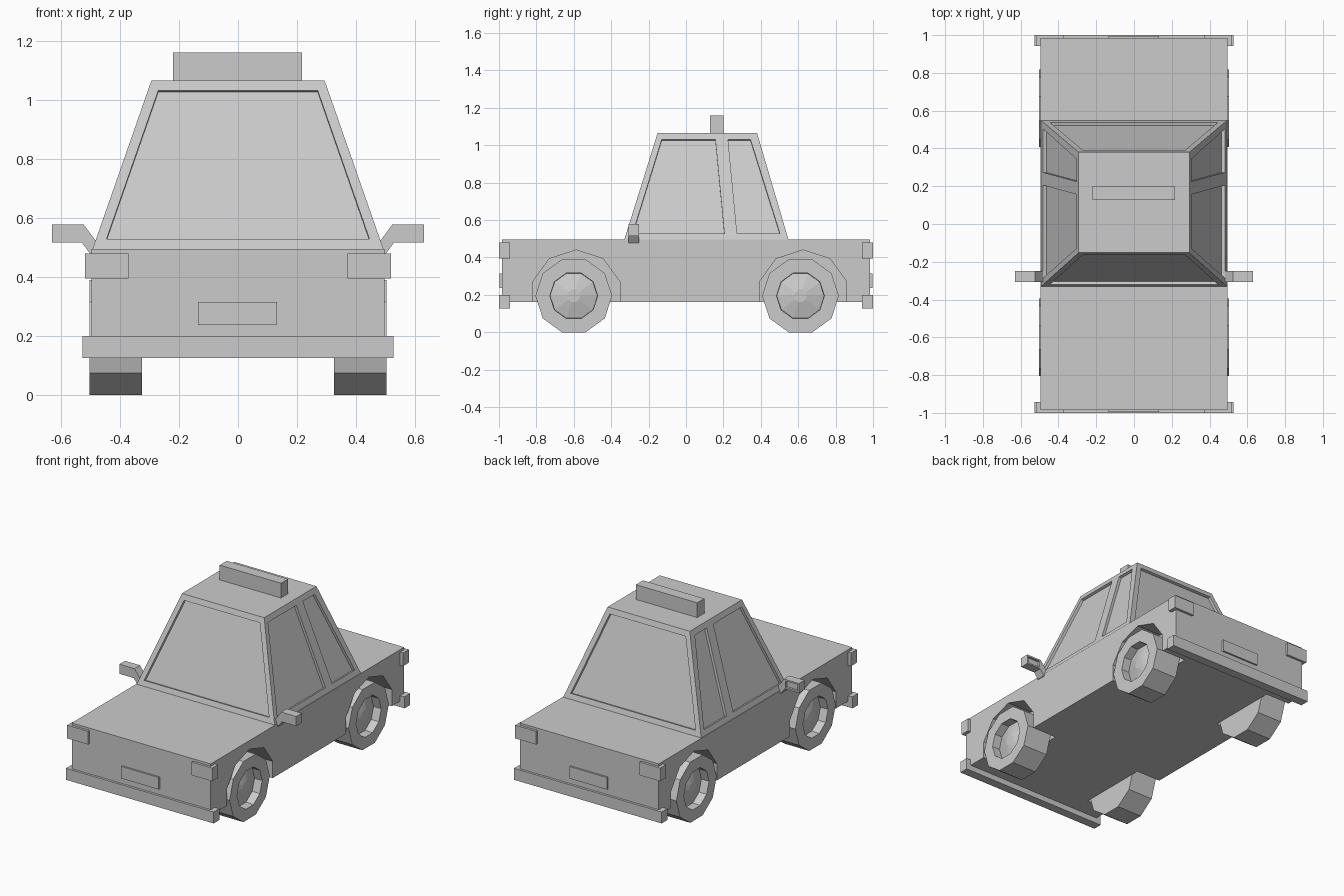
import bpy, bmesh, math
from mathutils import Vector

if "Cube" in bpy.data.objects:
    bpy.data.objects.remove(bpy.data.objects["Cube"])


def finish(name, bm):
    bmesh.ops.recalc_face_normals(bm, faces=bm.faces)
    me = bpy.data.meshes.new(name)
    bm.to_mesh(me)
    bm.free()
    ob = bpy.data.objects.new(name, me)
    bpy.context.collection.objects.link(ob)
    return ob


def loft(bm, rings, caps=True):
    """Skin a list of equal-length point rings, optionally capped."""
    vs = [[bm.verts.new(p) for p in r] for r in rings]
    n = len(rings[0])
    for a, b in zip(vs, vs[1:]):
        for i in range(n):
            bm.faces.new((a[i], a[(i + 1) % n], b[(i + 1) % n], b[i]))
    if caps:
        bm.faces.new(vs[0])
        bm.faces.new(vs[-1])
    return bm


def rect(x0, x1, y0, y1, z):
    return [(x0, y0, z), (x1, y0, z), (x1, y1, z), (x0, y1, z)]


def box(name, x0, x1, y0, y1, z0, z1):
    return finish(name, loft(bmesh.new(), [rect(x0, x1, y0, y1, z0), rect(x0, x1, y0, y1, z1)]))


def ring(x, y, z, r, start=0.0, n=10):
    return [(x, y + r * math.cos(start + 2 * math.pi * i / n),
             z + r * math.sin(start + 2 * math.pi * i / n)) for i in range(n)]


def cut(ob, cutter):
    cutter.hide_render = True
    m = ob.modifiers.new("cut", "BOOLEAN")
    m.operation, m.solver, m.object = "DIFFERENCE", "EXACT", cutter
    bpy.context.view_layer.objects.active = ob
    bpy.ops.object.modifier_apply(modifier=m.name)
    bpy.data.objects.remove(cutter)


# Lower body with wheel arches
body = box("body", -0.495, 0.495, -0.985, 0.985, 0.163, 0.495)
bm = bmesh.new()
for s in (-1, 1):
    for y in (-0.587, 0.626):
        loft(bm, [ring(s * x, y, 0.195, 0.245, math.pi / 2) for x in (0.322, 0.6)])
cut(body, finish("arch_cutter", bm))

# Cabin with recessed windows
Z0, Z1 = 0.495, 1.065
cabin = finish("cabin", loft(bmesh.new(), [rect(-0.492, 0.492, -0.33, 0.548, Z0),
                                           rect(-0.293, 0.293, -0.152, 0.38, Z1)]))


def on_slope(a, b, z):
    return a + (b - a) * (z - Z0) / (Z1 - Z0)


def window(bm, quad, depth=0.017):
    q = [Vector(p) for p in quad]
    n = (q[1] - q[0]).cross(q[3] - q[0]).normalized()
    if n.z < 0:
        n = -n
    loft(bm, [[p - n * depth for p in q], [p + n * 0.03 for p in q]])


bm = bmesh.new()
zb, zt = 0.528, 1.03
for a, b in ((-0.33, -0.152), (0.548, 0.38)):
    yb, yt = on_slope(a, b, zb), on_slope(a, b, zt)
    window(bm, [(-0.445, yb, zb), (0.445, yb, zb), (0.27, yt, zt), (-0.27, yt, zt)])
for s in (-1, 1):
    xb, xt = s * on_slope(0.492, 0.293, zb), s * on_slope(0.492, 0.293, zt)
    for y0, y1, y2, y3 in ((-0.285, 0.205, 0.157, -0.13), (0.273, 0.502, 0.345, 0.225)):
        window(bm, [(xb, y0, zb), (xb, y1, zb), (xt, y2, zt), (xt, y3, zt)])
cut(cabin, finish("window_cutter", bm))

# Roof sign
box("roof_sign", -0.22, 0.217, 0.128, 0.2, 1.06, 1.16)

# Bumpers, plates and lamps at both ends
for end, s in (("front", -1), ("rear", 1)):
    y0, y1 = sorted((s * 0.942, s * 1.0))
    box(end + "_bumper", -0.527, 0.527, y0, y1, 0.126, 0.2)
    py0, py1 = sorted((s * 0.97, s * 0.996))
    box(end + "_plate", -0.135, 0.132, py0, py1, 0.238, 0.315)
    for side, t in (("left", -1), ("right", 1)):
        x0, x1 = sorted((t * 0.37, t * 0.517))
        box(f"{end}_lamp_{side}", x0, x1, y0, y1, 0.395, 0.48)

# Wheels: decagonal tyre, sunken rim and raised hub
for side, s in (("left", -1), ("right", 1)):
    for end, y in (("front", -0.6), ("rear", 0.612)):
        profile = [(0.325, 0.205), (0.503, 0.205), (0.503, 0.128),
                   (0.45, 0.126), (0.475, 0.035)]
        finish(f"{end}_wheel_{side}",
               loft(bmesh.new(), [ring(s * x, y, 0.195, r) for x, r in profile]))

# Door mirrors: bent arm with a housing and sunken glass
for side, s in (("left", -1), ("right", 1)):
    outline = [(0.48, 0.52), (0.523, 0.578), (0.63, 0.578),
               (0.63, 0.516), (0.528, 0.516), (0.5, 0.478), (0.48, 0.478)]
    mirror = finish("door_mirror_" + side, loft(bmesh.new(), [
        [(s * x, y, z) for x, z in outline] for y in (-0.307, -0.25)]))
    x0, x1 = sorted((s * 0.535, s * 0.62))
    cut(mirror, box("glass_cutter", x0, x1, -0.265, -0.2, 0.526, 0.568))
